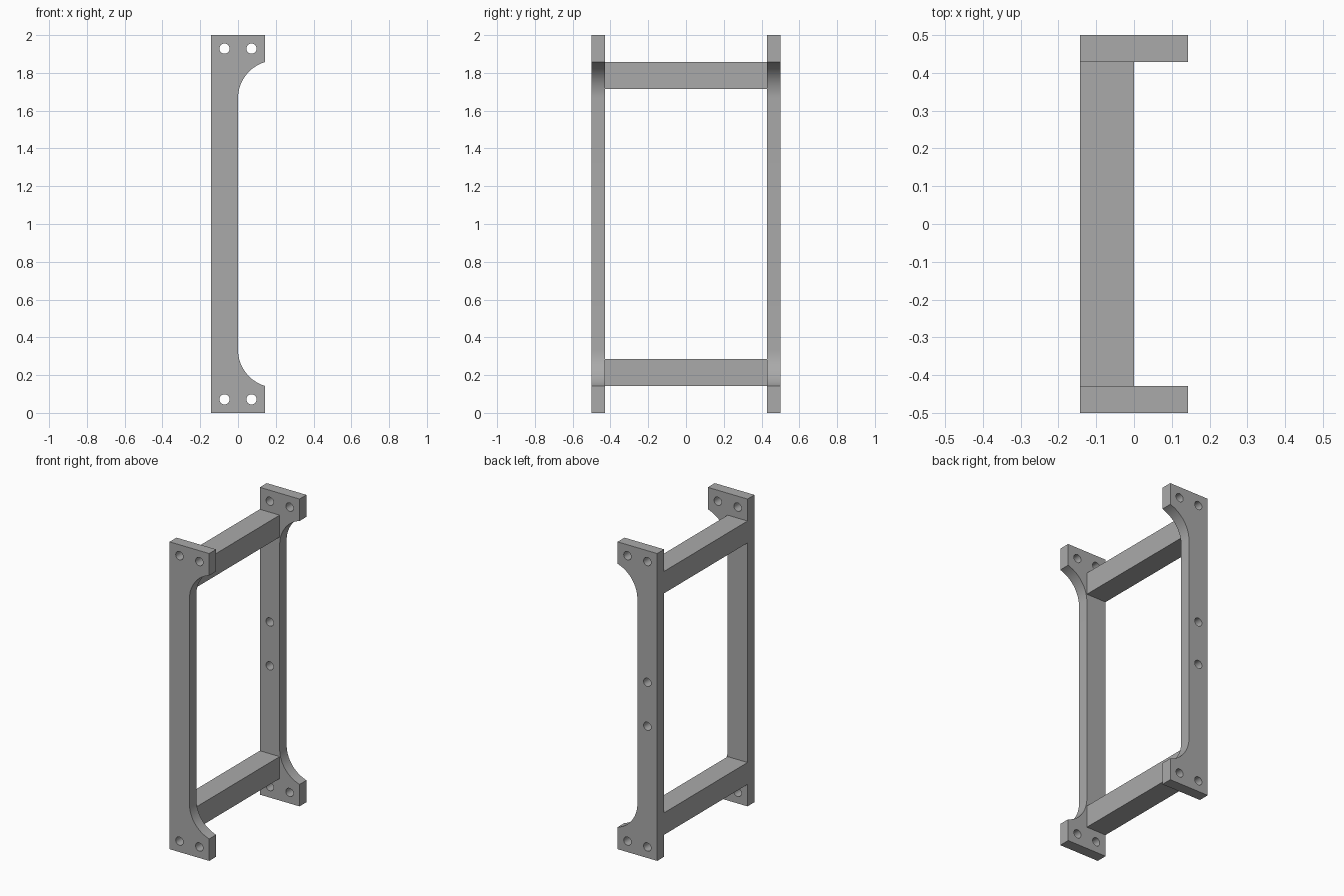
import bpy, bmesh, math
from mathutils import Matrix

cube = bpy.data.objects.get("Cube")
if cube:
    bpy.data.objects.remove(cube, do_unlink=True)

U = 1 / 7            # basic width of the bars
T = U / 2            # plate thickness
R = 0.2              # fillet radius
HOLE_R = 0.027
END_HOLES = [(x, z) for x in (-T, T) for z in (T, 2 - T)]
MID_HOLES = [(-T, 1 - U), (-T, 1 + U)]

grey = bpy.data.materials.new("plain grey")
grey.use_nodes = True
colour = (0.4, 0.4, 0.4, 1)
grey.diffuse_color = colour
grey.node_tree.nodes["Principled BSDF"].inputs["Base Color"].default_value = colour


def plate_outline(steps=20):
    """Bracket outline: upper half with a hollow fillet, mirrored about z = 1."""
    sweep = math.acos((R - U) / R)
    centre_z = 2 - U - R * math.sin(sweep)
    arc = [(R - R * math.cos(sweep * i / steps),
            centre_z + R * math.sin(sweep * i / steps)) for i in range(steps + 1)]
    upper = arc + [(U, 2), (-U, 2)]
    return upper + [(x, 2 - z) for x, z in reversed(upper)]


def circle(cx, cz, sides=32):
    angles = [2 * math.pi * i / sides for i in range(sides)]
    return [(cx + HOLE_R * math.cos(a), cz + HOLE_R * math.sin(a)) for a in angles]


def side_plate(name, y, holes):
    """Filled outline with holes, extruded to a solid plate facing y."""
    curve = bpy.data.curves.new(name, "CURVE")
    curve.dimensions = "2D"
    curve.fill_mode = "BOTH"
    curve.extrude = T / 2
    for loop in [plate_outline()] + [circle(*h) for h in holes]:
        spline = curve.splines.new("POLY")
        spline.points.add(len(loop) - 1)
        for point, (x, z) in zip(spline.points, loop):
            point.co = (x, z, 0, 1)
        spline.use_cyclic_u = True
    temp = bpy.data.objects.new(name + " outline", curve)
    bpy.context.collection.objects.link(temp)
    bpy.context.view_layer.update()
    graph = bpy.context.evaluated_depsgraph_get()
    mesh = bpy.data.meshes.new_from_object(temp.evaluated_get(graph))
    bpy.data.objects.remove(temp, do_unlink=True)
    bm = bmesh.new()
    bm.from_mesh(mesh)
    stand = Matrix.Translation((0, y, 0)) @ Matrix.Rotation(math.pi / 2, 4, "X")
    bmesh.ops.transform(bm, matrix=stand, verts=bm.verts)
    bmesh.ops.remove_doubles(bm, verts=bm.verts, dist=0.0001)
    bmesh.ops.recalc_face_normals(bm, faces=bm.faces)
    finish(name, bm, mesh)


def cross_bar(name, z):
    bm = bmesh.new()
    bmesh.ops.create_cube(bm, size=1)
    bmesh.ops.scale(bm, vec=(U, 1 - 2 * T, U), verts=bm.verts)
    bmesh.ops.translate(bm, vec=(-T, 0, z), verts=bm.verts)
    finish(name, bm, bpy.data.meshes.new(name))


def finish(name, bm, mesh):
    bm.to_mesh(mesh)
    bm.free()
    mesh.name = name
    mesh.materials.clear()
    mesh.materials.append(grey)
    obj = bpy.data.objects.new(name, mesh)
    bpy.context.collection.objects.link(obj)
    bpy.ops.object.select_all(action="DESELECT")
    obj.select_set(True)
    bpy.context.view_layer.objects.active = obj
    bpy.ops.object.shade_smooth_by_angle(angle=math.radians(30))


# Bracket plates; only the back one has the two middle holes
side_plate("front_plate", -0.5 + T / 2, END_HOLES)
side_plate("back_plate", 0.5 - T / 2, END_HOLES + MID_HOLES)

# Bars joining the plates
cross_bar("lower_cross_bar", 1.5 * U)
cross_bar("upper_cross_bar", 2 - 1.5 * U)
